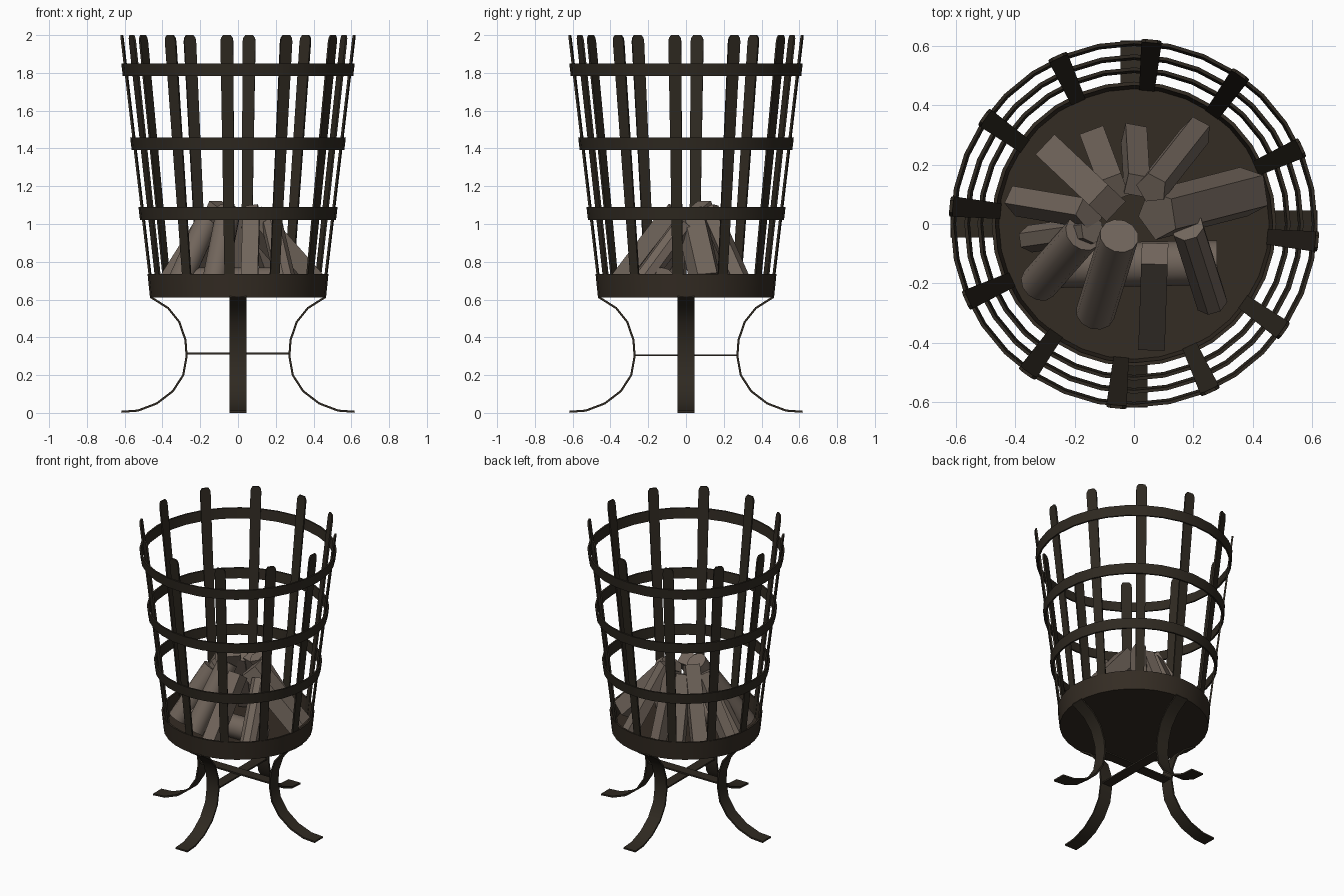
import bpy, bmesh, math
from mathutils import Vector, Matrix

if "Cube" in bpy.data.objects:
    bpy.data.objects.remove(bpy.data.objects["Cube"])


def material(name, rgb):
    m = bpy.data.materials.new(name)
    m.diffuse_color = (*rgb, 1)
    m.use_nodes = True
    m.node_tree.nodes["Principled BSDF"].inputs["Base Color"].default_value = m.diffuse_color
    return m


IRON = material("dark iron", (0.028, 0.022, 0.015))
PAN = material("rusty pan", (0.034, 0.025, 0.017))
WOOD = material("grey brown wood", (0.165, 0.13, 0.105))


def finish(name, bm, mat, angle=35):
    bmesh.ops.remove_doubles(bm, verts=bm.verts, dist=1e-5)
    bmesh.ops.recalc_face_normals(bm, faces=bm.faces)
    me = bpy.data.meshes.new(name)
    bm.to_mesh(me)
    bm.free()
    me.materials.append(mat)
    ob = bpy.data.objects.new(name, me)
    bpy.context.collection.objects.link(ob)
    bpy.ops.object.select_all(action='DESELECT')
    ob.select_set(True)
    bpy.context.view_layer.objects.active = ob
    bpy.ops.object.shade_smooth_by_angle(angle=math.radians(angle))
    return ob


def revolve(name, profile, mat, n=32):
    """Spin a closed (radius, z) profile about the z axis."""
    bm = bmesh.new()
    vs = [bm.verts.new((r, 0, z)) for r, z in profile]
    es = [bm.edges.new((vs[i], vs[(i + 1) % len(vs)])) for i in range(len(vs))
          if profile[i][0] + profile[(i + 1) % len(vs)][0] > 0]
    bmesh.ops.spin(bm, geom=vs + es, cent=(0, 0, 0), axis=(0, 0, 1),
                   angle=2 * math.pi, steps=n, use_merge=False)
    return finish(name, bm, mat)


def prism(bm, rings):
    """Join point loops into a closed solid."""
    loops = [[bm.verts.new(p) for p in ring] for ring in rings]
    k = len(loops[0])
    for a, b in zip(loops, loops[1:]):
        for i in range(k):
            bm.faces.new((a[i], a[(i + 1) % k], b[(i + 1) % k], b[i]))
    bm.faces.new(loops[0])
    bm.faces.new(loops[-1])


# fire pan
revolve("fire_pan", [(0, 0.61), (0.466, 0.61), (0.479, 0.735), (0.467, 0.735),
                     (0.455, 0.625), (0, 0.625)], PAN)

# hoops around the basket
SLOPE = 0.118
for i, (z, r) in enumerate([(1.055, 0.523), (1.425, 0.567), (1.817, 0.614)]):
    h = 0.034
    d = SLOPE * h
    revolve(f"hoop_{i + 1}", [(r - d, z - h), (r + d, z + h),
                              (r + d - 0.011, z + h), (r - d - 0.011, z - h)], IRON)

# upright bars, tapered with rounded tips
outline = [(-0.026, 0), (0.026, 0), (0.034, 0.975), (0.031, 0.989), (0.02, 1),
           (-0.02, 1), (-0.031, 0.989), (-0.034, 0.975)]
foot, tip = Vector((0.456, 0, 0.63)), Vector((0.618, 0, 2.0))
normal = Vector((1, 0, -SLOPE)).normalized() * 0.0055
for i in range(12):
    rot = Matrix.Rotation(math.radians(-5.5 + 30 * i), 3, 'Z')
    bm = bmesh.new()
    prism(bm, [[rot @ (foot.lerp(tip, t) + Vector((0, w, 0)) + s * normal)
                for w, t in outline] for s in (-1, 1)])
    finish(f"upright_bar_{i + 1}", bm, IRON)

# curved strap legs
path = [Vector((x, 0, z)) for x, z in
        [(0.465, 0.615), (0.37, 0.555), (0.31, 0.48), (0.278, 0.385), (0.272, 0.3),
         (0.29, 0.2), (0.345, 0.115), (0.43, 0.05), (0.53, 0.012), (0.617, 0.006)]]
for i in range(4):
    rot = Matrix.Rotation(math.pi / 2 * i, 3, 'Z')
    rings = []
    for j, p in enumerate(path):
        t = (path[min(j + 1, len(path) - 1)] - path[max(j - 1, 0)]).normalized()
        n = Vector((-t.z, 0, t.x)) * 0.0055
        w = Vector((0, 0.045, 0))
        rings.append([rot @ q for q in (p - w - n, p + w - n, p + w + n, p - w + n)])
    bm = bmesh.new()
    prism(bm, rings)
    finish(f"leg_{i + 1}", bm, IRON)

# crossed braces between the legs
for name, size, z in (("brace_across", (0.542, 0.07, 0.01), 0.315),
                      ("brace_deep", (0.07, 0.542, 0.01), 0.305)):
    bm = bmesh.new()
    bmesh.ops.create_cube(bm, size=1, matrix=Matrix.Translation((0, 0, z)) @
                          Matrix.Diagonal((*size, 1)))
    finish(name, bm, IRON)

# stacked logs: low end, high end, radius, sides, roll
logs = [
    ((-0.32, -0.20, 0.67), (-0.17, -0.03, 1.00), 0.065, 12, 0),
    ((-0.13, -0.30, 0.67), (-0.05, -0.04, 1.07), 0.066, 12, 0),
    ((0.06, -0.39, 0.66), (0.07, -0.10, 1.04), 0.063, 4, 45),
    ((0.26, -0.26, 0.66), (0.18, -0.01, 1.00), 0.056, 8, 20),
    ((0.39, 0.11, 0.69), (0.08, 0.03, 1.04), 0.088, 5, 10),
    ((0.21, 0.31, 0.65), (0.06, 0.12, 1.08), 0.055, 5, 30),
    ((0.00, 0.30, 0.65), (0.01, 0.13, 1.06), 0.052, 4, 30),
    ((-0.13, 0.28, 0.65), (-0.07, 0.12, 1.05), 0.06, 4, 45),
    ((-0.27, 0.24, 0.66), (-0.09, 0.07, 1.10), 0.066, 4, 45),
    ((-0.39, 0.08, 0.66), (-0.15, 0.04, 1.04), 0.055, 5, 0),
    ((-0.35, -0.05, 0.65), (-0.14, -0.02, 1.03), 0.046, 6, 0),
    ((-0.26, -0.14, 0.695), (0.28, -0.13, 0.695), 0.075, 12, 0),
]
for i, (a, b, r, k, roll) in enumerate(logs):
    a, b = Vector(a), Vector(b)
    d = (b - a).normalized()
    u = d.cross(Vector((0, 0, 1))).normalized()
    v = d.cross(u)
    angs = [math.radians(roll) + 2 * math.pi * j / k for j in range(k)]
    bm = bmesh.new()
    prism(bm, [[c + r * (u * math.cos(t) + v * math.sin(t)) for t in angs]
               for c in (a, b)])
    finish(f"log_{i + 1}", bm, WOOD)
